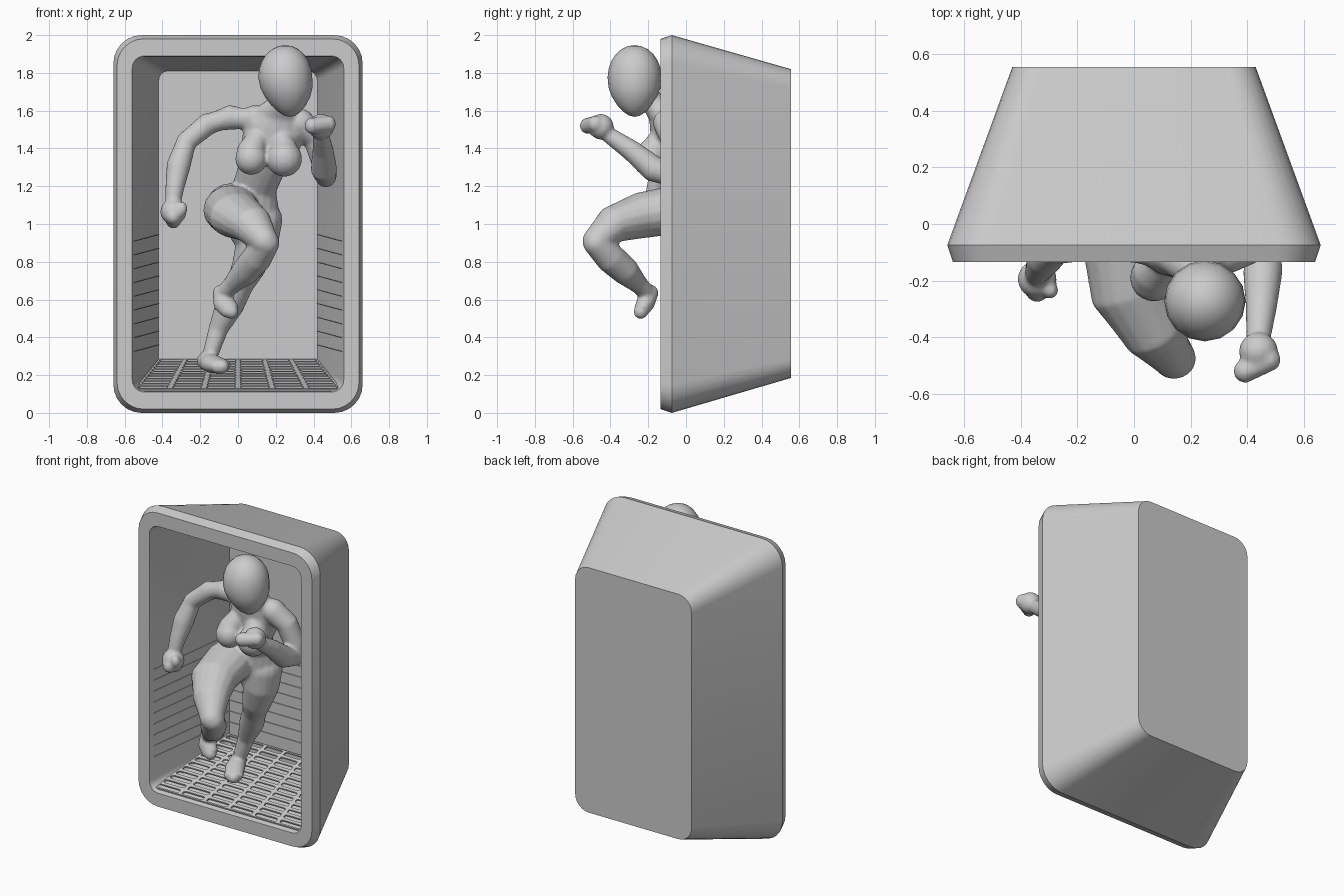
import bpy, bmesh, math
from mathutils import Vector, Matrix

if "Cube" in bpy.data.objects:
    bpy.data.objects.remove(bpy.data.objects["Cube"])


def finish(bm, name, angle=None):
    bmesh.ops.recalc_face_normals(bm, faces=bm.faces[:])
    me = bpy.data.meshes.new(name)
    bm.to_mesh(me)
    bm.free()
    ob = bpy.data.objects.new(name, me)
    bpy.context.collection.objects.link(ob)
    if angle:
        bpy.ops.object.select_all(action='DESELECT')
        ob.select_set(True)
        bpy.context.view_layer.objects.active = ob
        bpy.ops.object.shade_smooth_by_angle(angle=math.radians(angle))
    return ob


def bridge(bm, rings, caps=True):
    rings = [[bm.verts.new(p) for p in r] for r in rings]
    n = len(rings[0])
    for a, b in zip(rings, rings[1:]):
        for i in range(n):
            j = (i + 1) % n
            bm.faces.new((a[i], a[j], b[j], b[i]))
    if caps:
        bm.faces.new(rings[0][::-1])
        bm.faces.new(rings[-1])


def rounded_rect(hx, z0, z1, r, y, seg=6):
    pts = []
    for q, (sx, cz) in enumerate(((1, z1 - r), (-1, z1 - r), (-1, z0 + r), (1, z0 + r))):
        for k in range(seg + 1):
            t = math.pi / 2 * (q + k / seg)
            pts.append((sx * (hx - r) + r * math.cos(t), y, cz + r * math.sin(t)))
    return pts


def ball(bm, c, s, seg=16):
    m = Matrix.Translation(c) @ Matrix.Diagonal((*s, 1))
    return bmesh.ops.create_uvsphere(bm, u_segments=seg, v_segments=12, radius=1, matrix=m)['verts']


def limb(bm, pts, n=16):
    """Tube through (x, y, z, half width, [half depth]) with round ends."""
    ps = [Vector(p[:3]) for p in pts]
    rings = []
    for i, p in enumerate(pts):
        t = (ps[min(i + 1, len(ps) - 1)] - ps[max(i - 1, 0)]).normalized()
        side = Vector((1, 0, 0)) - t * t.x
        side.normalize()
        up = t.cross(side)
        a, b = p[3], p[-1]
        rings.append([ps[i] + side * a * math.cos(2 * math.pi * k / n)
                      + up * b * math.sin(2 * math.pi * k / n) for k in range(n)])
    bridge(bm, rings)
    for p in (pts[0], pts[-1]):
        r = min(p[3], p[-1])
        ball(bm, p[:3], (r, r, r))


def bar(bm, a, b, w, h):
    """Straight square bar from a to b."""
    a, b = Vector(a), Vector(b)
    d = (b - a).normalized()
    s = d.cross(Vector((0, 0, 1))).normalized() * w / 2
    u = s.cross(d).normalized() * h / 2
    bridge(bm, [[p + s + u, p - s + u, p - s - u, p + s - u] for p in (a, b)])


# Tapered open-fronted box with a thick rim
bm = bmesh.new()
bridge(bm, [rounded_rect(*r) for r in (
    (.43, .185, 1.82, .10, .555), (.66, 0, 2, .15, -.075), (.64, .02, 1.98, .14, -.135),
    (.56, .11, 1.89, .065, -.135), (.555, .115, 1.885, .06, -.12), (.42, .20, 1.81, .05, .51))])
finish(bm, "box_shell", 25)

# Floor grate: a sloping, narrowing plate with rows of round-ended slots
bm = bmesh.new()
COLS, ROWS = 6, 12
for c in range(COLS):
    for r in range(ROWS):
        inner, outer = [], []
        for sx, sy in ((1, 1), (-1, 1), (-1, -1), (1, -1)):
            corner = [(sx * .43, sy * .16), (sx * .405, sy * .26), (sx * .34, sy * .3)]
            edge = [(sx * .5, sy * .16), (sx * .5, sy * .5), (sx * .34, sy * .5)]
            step = 1 if sx * sy > 0 else -1
            inner += corner[::step]
            outer += edge[::step]
        rings = []
        for ring in (inner, outer):
            vs = []
            for u, v in ring:
                u, v = (c + .5 + u) / COLS * 2 - 1, (r + .5 + v) / ROWS
                vs.append(bm.verts.new((u * (.545 - .125 * v), -.11 + .61 * v, .13 + .155 * v)))
            rings.append(vs)
        a, b = rings
        for i in range(len(a)):
            j = (i + 1) % len(a)
            bm.faces.new((a[i], b[i], b[j], a[j]))
bmesh.ops.remove_doubles(bm, verts=bm.verts[:], dist=.0005)
m = finish(bm, "floor_grate").modifiers.new("thickness", 'SOLIDIFY')
m.thickness = .01

# Thin lines around the lower inner walls
bm = bmesh.new()
for k in range(9):
    z = .36 + .073 * k
    bar(bm, (-.42, .508, z), (.42, .508, z), .006, .004)
    for s in (-1, 1):
        bar(bm, (s * .55, -.1, z - .035), (s * .421, .508, z), .005, .004)
finish(bm, "wall_ribs")

# Running figure: overlapping tubes and balls fused by a remesh
bm = bmesh.new()
# torso and neck
limb(bm, [(.06, .1, .97, .13, .11), (.06, .09, 1.08, .16, .125), (.09, .05, 1.2, .117, .1),
          (.13, -.02, 1.31, .125, .1), (.17, -.07, 1.42, .155, .11), (.2, -.1, 1.52, .17, .095),
          (.215, -.13, 1.59, .12, .075), (.23, -.18, 1.65, .062), (.25, -.24, 1.74, .055)])
for x0, x1, r in ((.11, .07, .085), (.225, .245, .095)):
    limb(bm, [(x0, -.13, 1.47, .055), (x1, -.17, 1.39, .075), (x1, -.19, 1.345, r)])
# arm swung out to the side
limb(bm, [(.09, -.09, 1.555, .075), (-.04, -.07, 1.565, .068), (-.16, -.07, 1.53, .06),
          (-.275, -.09, 1.435, .053)])
limb(bm, [(-.275, -.09, 1.43, .053), (-.315, -.12, 1.31, .064), (-.335, -.16, 1.19, .05),
          (-.345, -.18, 1.11, .042)])
# arm bent forwards
limb(bm, [(.33, -.1, 1.535, .075), (.41, -.07, 1.46, .07), (.45, -.05, 1.34, .066),
          (.465, -.06, 1.26, .058)])
limb(bm, [(.465, -.06, 1.25, .056), (.455, -.17, 1.29, .07), (.45, -.29, 1.39, .056),
          (.44, -.4, 1.465, .044)])
# raised leg
limb(bm, [(-.04, .08, 1.08, .135), (-.035, -.06, 1.075, .15, .13), (-.01, -.24, 1.045, .145, .122),
          (.075, -.39, .995, .112, .1), (.14, -.475, .91, .074)])
limb(bm, [(.15, -.475, .9, .07), (.1, -.4, .82, .08), (.04, -.32, .75, .075),
          (-.03, -.25, .68, .05), (-.07, -.21, .64, .045)])
limb(bm, [(-.09, -.19, .635, .045), (-.075, -.215, .58, .06, .05), (-.035, -.24, .535, .05, .038)])
# standing leg
limb(bm, [(.115, .1, 1.02, .12), (.1, .1, .9, .112), (.055, .12, .77, .09), (.01, .16, .68, .073),
          (-.045, .21, .57, .077), (-.105, .235, .44, .052), (-.14, .23, .33, .044)])
limb(bm, [(-.17, .25, .275, .05), (-.135, .16, .26, .062, .05), (-.085, .075, .245, .058, .038)])
# fists with curled fingers and thumb
for c, d, f in (((-.342, -.195, 1.065), (0, .07, -.02), (0, -.005, -.035)),
                ((.44, -.45, 1.515), (.085, .04, .01), (-.005, -.05, .01))):
    c, d, f = Vector(c), Vector(d), Vector(f)
    ball(bm, c, (.07, .068, .068))
    for k in range(4):
        ball(bm, c + f + d * (k / 3 - .5), (.042, .042, .044))
    ball(bm, c + Vector((.045, -.04, .015)), (.03, .03, .04))
body = finish(bm, "figure_body")
m = body.modifiers.new("fuse", 'REMESH')
m.mode, m.voxel_size, m.use_smooth_shade = 'VOXEL', .01, True
m = body.modifiers.new("soften", 'SMOOTH')
m.factor, m.iterations = .5, 5

# Plain egg-shaped head, narrow at the chin
bm = bmesh.new()
for v in ball(bm, (0, 0, 0), (.143, .143, .19)):
    t = max(0, -v.co.z / .19)
    k = 1 + .08 * t - .3 * t * t
    v.co = Vector((v.co.x * k + .25 + .025 * t, v.co.y * k - .272,
                   v.co.z + 1.757 + .02 * (1 - abs(v.co.z) / .19)))
finish(bm, "figure_head", 60)
